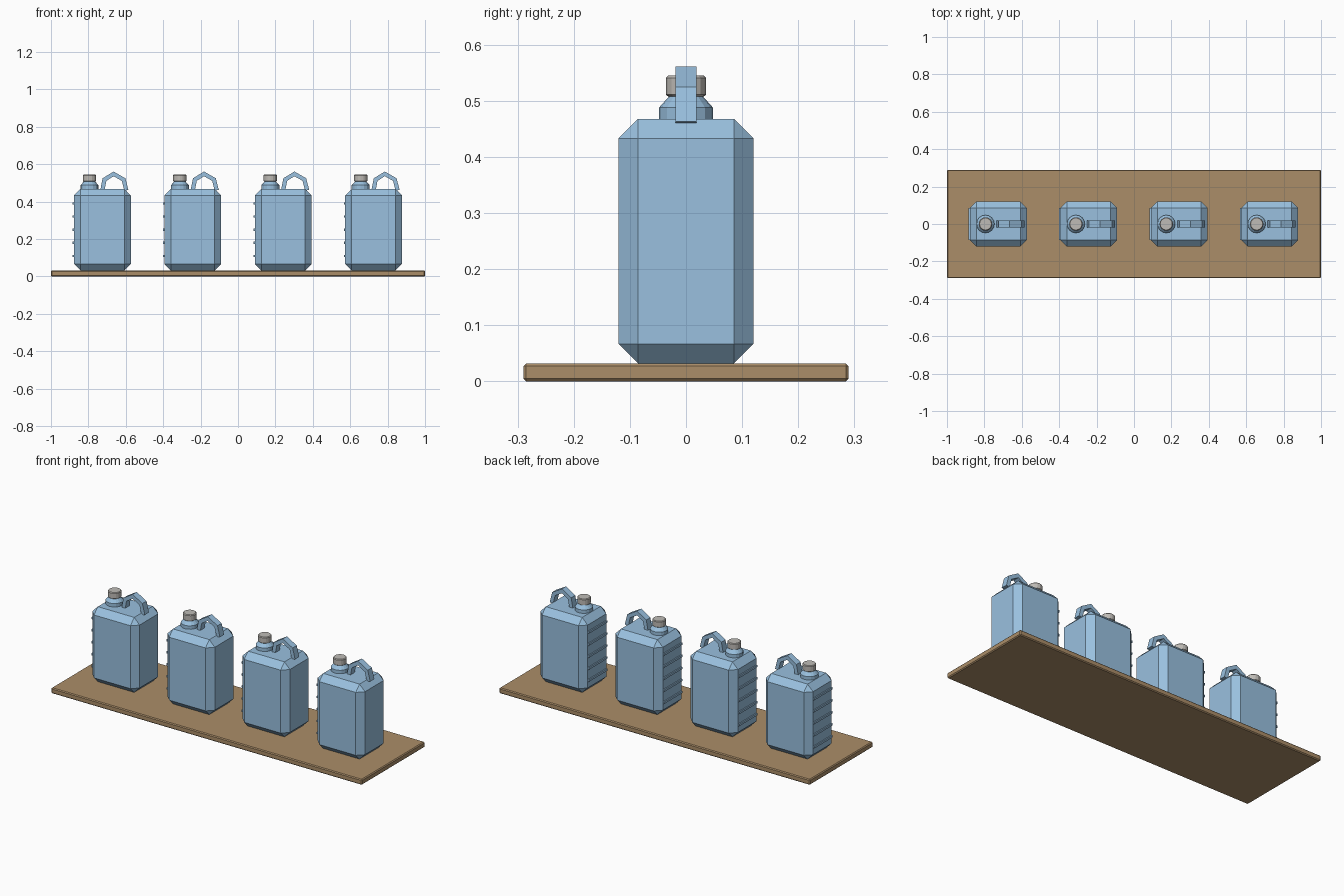
import bpy, bmesh, math
from mathutils import Matrix

if "Cube" in bpy.data.objects:
    bpy.data.objects.remove(bpy.data.objects["Cube"])


def material(name, rgb):
    m = bpy.data.materials.new(name)
    m.diffuse_color = (*rgb, 1)
    m.use_nodes = True
    m.node_tree.nodes["Principled BSDF"].inputs["Base Color"].default_value = m.diffuse_color
    return m


BLUE = material("blue plastic", (0.32, 0.53, 0.74))
WOOD = material("brown wood", (0.41, 0.27, 0.14))
GREY = material("grey cap", (0.52, 0.50, 0.47))


def finish(bm, name, mat):
    bmesh.ops.recalc_face_normals(bm, faces=bm.faces)
    me = bpy.data.meshes.new(name)
    bm.to_mesh(me)
    bm.free()
    me.materials.append(mat)
    ob = bpy.data.objects.new(name, me)
    bpy.context.collection.objects.link(ob)
    return ob


def box(name, center, size, bevel, mat):
    bm = bmesh.new()
    bmesh.ops.create_cube(bm, size=1, matrix=Matrix.Translation(center) @ Matrix.Diagonal((*size, 1)))
    if bevel:
        bmesh.ops.bevel(bm, geom=bm.edges[:], offset=bevel, segments=1, affect='EDGES')
    return finish(bm, name, mat)


def lathe(name, x, profile, mat, n=16):
    # stacked rings of (radius, z), capped at both ends
    bm = bmesh.new()
    rings = [[bm.verts.new((x + r * math.cos(2 * math.pi * i / n), r * math.sin(2 * math.pi * i / n), z))
              for i in range(n)] for r, z in profile]
    for a, b in zip(rings, rings[1:]):
        for i in range(n):
            j = (i + 1) % n
            bm.faces.new((a[i], a[j], b[j], b[i]))
    bm.faces.new(rings[0][::-1])
    bm.faces.new(rings[-1])
    return finish(bm, name, mat)


def arch(name, x, outer, inner, half, mat):
    # flat strap between an outer and an inner outline
    bm = bmesh.new()
    rows = [[bm.verts.new((x + p[0], s * half, p[1])) for p, s in ((o, -1), (o, 1), (i, 1), (i, -1))]
            for o, i in zip(outer, inner)]
    for a, b in zip(rows, rows[1:]):
        for k in range(4):
            m = (k + 1) % 4
            bm.faces.new((a[k], a[m], b[m], b[k]))
    bm.faces.new(rows[0])
    bm.faces.new(rows[-1][::-1])
    return finish(bm, name, mat)


# shelf board
box("shelf_board", (0, 0, 0.016), (2, 0.58, 0.032), 0.005, WOOD)

OUTER = [(-0.011, 0.463), (0.001, 0.525), (0.060, 0.561), (0.123, 0.525), (0.139, 0.463)]
INNER = [(0.011, 0.459), (0.021, 0.511), (0.060, 0.536), (0.104, 0.511), (0.117, 0.459)]

for k in range(4):
    x = -0.725 + k * 0.4833
    # chamfered body
    box(f"can_body_{k}", (x, 0, 0.25), (0.304, 0.241, 0.436), 0.035, BLUE)
    # grip ribs on the spout side
    for r in range(5):
        box(f"grip_rib_{k}_{r}", (x - 0.152, 0, 0.11 + 0.07 * r), (0.014, 0.17, 0.012), 0, BLUE)
    # neck and screw cap
    lathe(f"neck_{k}", x - 0.069,
          [(0.048, 0.46), (0.048, 0.488), (0.031, 0.507), (0.028, 0.515)], BLUE)
    lathe(f"screw_cap_{k}", x - 0.069,
          [(0.032, 0.508), (0.036, 0.511), (0.036, 0.541), (0.032, 0.545)], GREY)
    # carrying handle
    arch(f"handle_{k}", x, OUTER, INNER, 0.019, BLUE)
